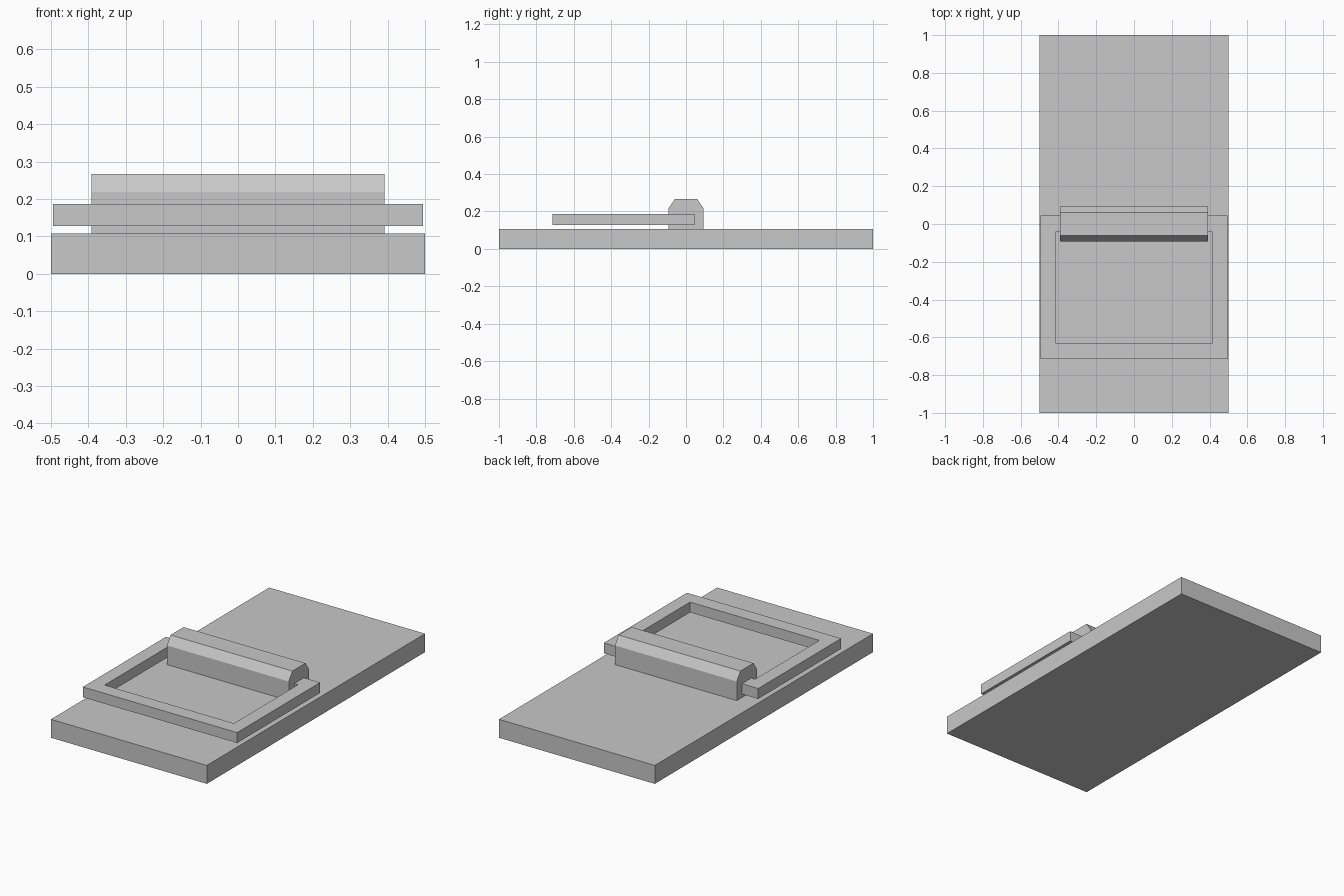
import bpy
import bmesh

default = bpy.data.objects.get("Cube")
if default:
    bpy.data.objects.remove(default, do_unlink=True)

GREY = (0.58, 0.58, 0.58, 1.0)
grey = bpy.data.materials.new("plain grey")
grey.use_nodes = True
grey.diffuse_color = GREY
grey.node_tree.nodes["Principled BSDF"].inputs["Base Color"].default_value = GREY


def finish(name, bm):
    bmesh.ops.recalc_face_normals(bm, faces=bm.faces)
    mesh = bpy.data.meshes.new(name)
    bm.to_mesh(mesh)
    bm.free()
    mesh.materials.append(grey)
    obj = bpy.data.objects.new(name, mesh)
    bpy.context.collection.objects.link(obj)
    return obj


def extrude(bm, faces, offset):
    result = bmesh.ops.extrude_face_region(bm, geom=faces)
    verts = [g for g in result["geom"] if isinstance(g, bmesh.types.BMVert)]
    bmesh.ops.translate(bm, verts=verts, vec=offset)


def prism(name, points, offset):
    bm = bmesh.new()
    face = bm.faces.new([bm.verts.new(p) for p in points])
    extrude(bm, [face], offset)
    return finish(name, bm)


def rectangle(x, y0, y1, z):
    return [(-x, y0, z), (x, y0, z), (x, y1, z), (-x, y1, z)]


# Flat base board
BASE_TOP = 0.107
prism("base_board", rectangle(0.5, -1, 1, 0), (0, 0, BASE_TOP))

# Chamfered bar across the middle
HALF_LENGTH = 0.391
half = [(0.093, BASE_TOP), (0.093, 0.218), (0.06, 0.266)]
profile = half + [(-y, z) for y, z in reversed(half)]
prism("hinge_bar", [(-HALF_LENGTH, y, z) for y, z in profile], (2 * HALF_LENGTH, 0, 0))

# Rectangular swing frame, held by the bar above the board
bm = bmesh.new()
outer = [bm.verts.new(p) for p in rectangle(0.495, -0.715, 0.046, 0.127)]
inner = [bm.verts.new(p) for p in rectangle(0.415, -0.63, -0.042, 0.127)]
ring = []
for i in range(4):
    j = (i + 1) % 4
    ring.append(bm.faces.new((outer[i], outer[j], inner[j], inner[i])))
extrude(bm, ring, (0, 0, 0.06))
finish("swing_frame", bm)
